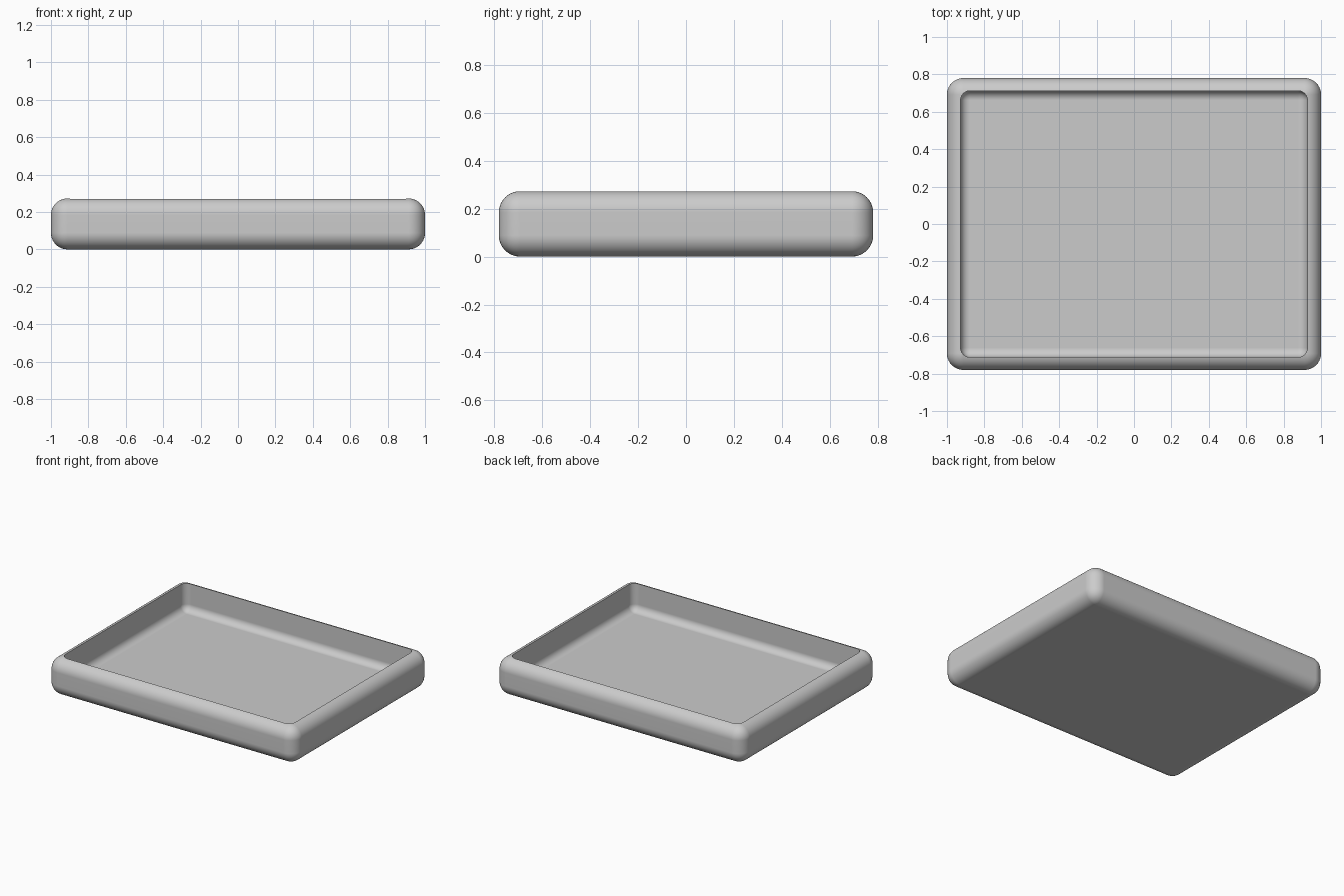
import bpy
import bmesh
from mathutils import Vector

default = bpy.data.objects.get("Cube")
if default:
    bpy.data.objects.remove(default, do_unlink=True)

HALF_X, HALF_Y, HEIGHT = 1.0, 0.78, 0.272
INNER_X, INNER_Y, FLOOR = 0.927, 0.712, 0.07
OUTER_RADIUS, INNER_RADIUS = 0.088, 0.05


def make_material(name, rgb):
    mat = bpy.data.materials.new(name)
    mat.use_nodes = True
    colour = (*rgb, 1.0)
    mat.diffuse_color = colour
    mat.node_tree.nodes["Principled BSDF"].inputs["Base Color"].default_value = colour
    return mat


def rounded_box(name, half_x, half_y, bottom, top, radius, round_top):
    """Box with filleted edges; the top rim can be left square."""
    bm = bmesh.new()
    bmesh.ops.create_cube(bm, size=2.0)
    bmesh.ops.scale(bm, vec=(half_x, half_y, (top - bottom) / 2), verts=bm.verts)
    bmesh.ops.translate(bm, vec=Vector((0, 0, (top + bottom) / 2)), verts=bm.verts)
    edges = [e for e in bm.edges
             if round_top or min(v.co.z for v in e.verts) < top - 0.001]
    bmesh.ops.bevel(bm, geom=edges, offset=radius, offset_type='OFFSET',
                    segments=10, profile=0.5, affect='EDGES', clamp_overlap=True)
    mesh = bpy.data.meshes.new(name)
    bm.to_mesh(mesh)
    bm.free()
    obj = bpy.data.objects.new(name, mesh)
    bpy.context.collection.objects.link(obj)
    return obj


# Solid rounded tray body
tray = rounded_box("tray", HALF_X, HALF_Y, 0, HEIGHT, OUTER_RADIUS, True)
tray.data.materials.append(make_material("light grey", (0.6, 0.6, 0.6)))

# Hollow with filleted floor and corners
hollow = rounded_box("hollow_cutter", INNER_X, INNER_Y, FLOOR, HEIGHT + 0.2,
                     INNER_RADIUS, False)
hollow.hide_render = True

cut = tray.modifiers.new("hollow", 'BOOLEAN')
cut.operation = 'DIFFERENCE'
cut.solver = 'EXACT'
cut.object = hollow

bpy.ops.object.select_all(action='DESELECT')
tray.select_set(True)
bpy.context.view_layer.objects.active = tray
bpy.ops.object.modifier_apply(modifier=cut.name)
bpy.data.objects.remove(hollow, do_unlink=True)

# Smooth fillets, crisp inner lip, flat panels kept flat
bpy.ops.object.shade_smooth_by_angle(angle=0.6)
weighted = tray.modifiers.new("flat_panels", 'WEIGHTED_NORMAL')
weighted.keep_sharp = True
